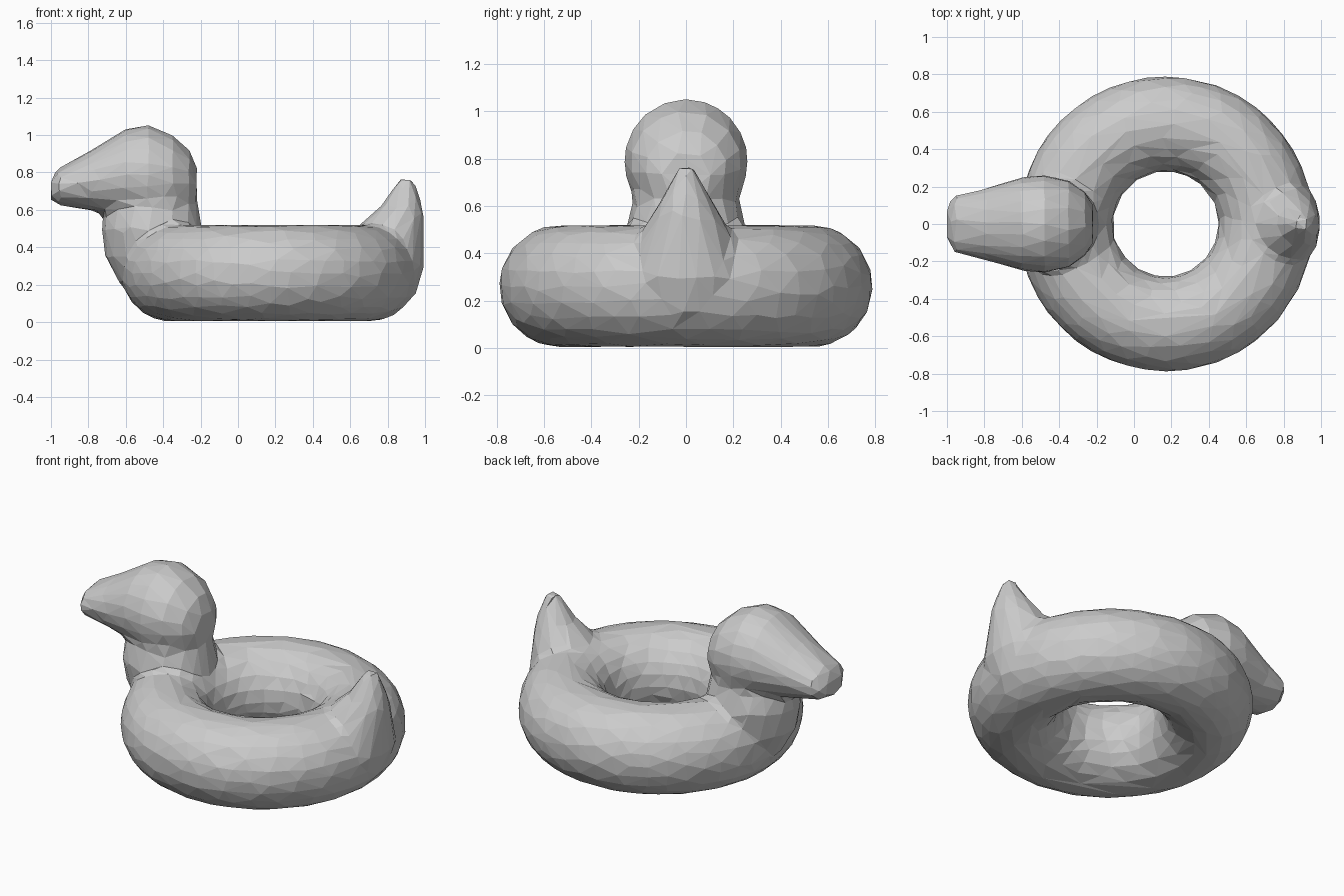
import bpy, bmesh, math
from mathutils import Vector

cube = bpy.data.objects.get("Cube")
if cube:
    bpy.data.objects.remove(cube)

grey = bpy.data.materials.new("soft_grey")
grey.use_nodes = True
colour = (0.6, 0.6, 0.6, 1)
grey.diffuse_color = colour
grey.node_tree.nodes["Principled BSDF"].inputs["Base Color"].default_value = colour

bm = bmesh.new()


def ellipse(centre, u, v, n=24):
    return [Vector(centre) + Vector(u) * math.cos(t) + Vector(v) * math.sin(t)
            for t in (2 * math.pi * i / n for i in range(n))]


def loft(rings, closed=False):
    """Skin a row of cross-sections, capping the ends unless it closes on itself."""
    loops = [[bm.verts.new(p) for p in ring] for ring in rings]
    pairs = list(zip(loops, loops[1:]))
    if closed:
        pairs.append((loops[-1], loops[0]))
    faces = []
    for a, b in pairs:
        for i in range(len(a)):
            j = (i + 1) % len(a)
            faces.append(bm.faces.new((a[i], a[j], b[j], b[i])))
    if not closed:
        faces.append(bm.faces.new(loops[0][::-1]))
        faces.append(bm.faces.new(loops[-1]))
    bmesh.ops.recalc_face_normals(bm, faces=faces)


# Inflated ring
ring = []
for k in range(48):
    a = 2 * math.pi * k / 48
    d = Vector((math.cos(a), math.sin(a), 0))
    ring.append(ellipse(Vector((0.17, 0, 0.262)) + d * 0.535, d * 0.255, (0, 0, 0.258)))
loft(ring, closed=True)

# Head and bill: x, centre z, half width, half height
head = [(-1.0, 0.71, 0.10, 0.06), (-0.955, 0.725, 0.155, 0.10),
        (-0.8, 0.755, 0.19, 0.155), (-0.6, 0.795, 0.25, 0.238),
        (-0.48, 0.79, 0.262, 0.264), (-0.35, 0.78, 0.235, 0.22),
        (-0.26, 0.76, 0.17, 0.16), (-0.22, 0.73, 0.10, 0.10)]
loft([ellipse((x, 0, z), (0, w, 0), (0, 0, h)) for x, z, w, h in head])

# Neck and tail: z, centre x, half depth, half width
neck = [(0.2, -0.43, 0.2, 0.14), (0.35, -0.45, 0.26, 0.22), (0.5, -0.46, 0.268, 0.255),
        (0.61, -0.46, 0.248, 0.225), (0.76, -0.46, 0.235, 0.24)]
tail = [(0.15, 0.86, 0.09, 0.12), (0.3, 0.87, 0.125, 0.22), (0.47, 0.8, 0.195, 0.2),
        (0.54, 0.835, 0.16, 0.16), (0.62, 0.875, 0.11, 0.11),
        (0.7, 0.89, 0.07, 0.065), (0.77, 0.9, 0.035, 0.035)]
for part in (neck, tail):
    loft([ellipse((x, 0, z), (d, 0, 0), (0, w, 0)) for z, x, d, w in part])

mesh = bpy.data.meshes.new("duck_swim_ring")
bm.to_mesh(mesh)
bm.free()
mesh.materials.append(grey)
duck = bpy.data.objects.new("duck_swim_ring", mesh)
bpy.context.collection.objects.link(duck)

# Fuse the parts, soften the joints, then reduce to flat facets
remesh = duck.modifiers.new("fuse", "REMESH")
remesh.mode = "VOXEL"
remesh.voxel_size = 0.025
soften = duck.modifiers.new("soften", "SMOOTH")
soften.factor = 0.5
soften.iterations = 3
facets = duck.modifiers.new("facets", "DECIMATE")
facets.ratio = 0.045
